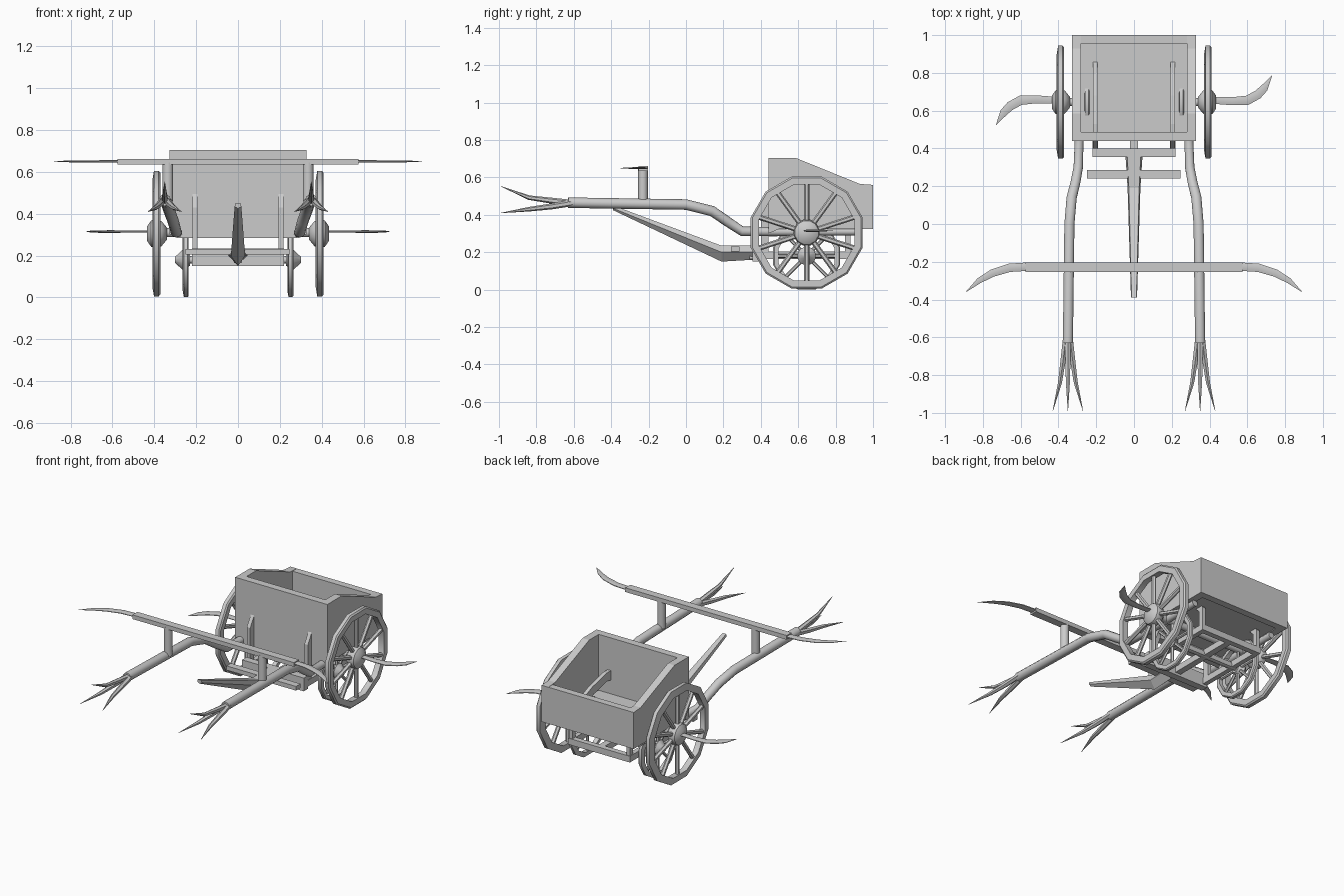
import bpy, bmesh, math
from mathutils import Vector

if "Cube" in bpy.data.objects:
    bpy.data.objects.remove(bpy.data.objects["Cube"])

grey = bpy.data.materials.new("weathered_grey")
grey.diffuse_color = (0.6, 0.6, 0.6, 1)
grey.use_nodes = True
grey.node_tree.nodes["Principled BSDF"].inputs["Base Color"].default_value = grey.diffuse_color


def finish(name, bm, smooth=True):
    bmesh.ops.recalc_face_normals(bm, faces=bm.faces[:])
    me = bpy.data.meshes.new(name)
    bm.to_mesh(me)
    bm.free()
    me.materials.append(grey)
    ob = bpy.data.objects.new(name, me)
    bpy.context.collection.objects.link(ob)
    if smooth:
        bpy.ops.object.select_all(action='DESELECT')
        ob.select_set(True)
        bpy.context.view_layer.objects.active = ob
        bpy.ops.object.shade_smooth_by_angle(angle=math.radians(40))
    return ob


def loft(name, rings, closed=False, smooth=True):
    """Skin a list of equal-sized point rings."""
    bm = bmesh.new()
    vs = [[bm.verts.new(p) for p in r] for r in rings]
    n, m = len(vs[0]), len(vs)
    for i in range(m if closed else m - 1):
        a, b = vs[i], vs[(i + 1) % m]
        for j in range(n):
            k = (j + 1) % n
            bm.faces.new((a[j], a[k], b[k], b[j]))
    if not closed:
        bm.faces.new(vs[0])
        bm.faces.new(vs[-1])
    return finish(name, bm, smooth)


def tube(name, pts, radii, sides=10, flat=1.0):
    """Round bar along a path; flat squashes it vertically."""
    pts = [Vector(p) for p in pts]
    rings = []
    for i, p in enumerate(pts):
        t = (pts[min(i + 1, len(pts) - 1)] - pts[max(i - 1, 0)]).normalized()
        ref = Vector((0, 0, 1)) if abs(t.z) < 0.9 else Vector((0, 1, 0))
        u = t.cross(ref).normalized()
        w = u.cross(t)
        r = radii[i] if isinstance(radii, (list, tuple)) else radii
        rings.append([p + u * r * math.cos(a) + w * r * flat * math.sin(a)
                      for a in (2 * math.pi * (k + .5) / sides for k in range(sides))])
    return loft(name, rings)


def box(name, x0, x1, y0, y1, z0, z1):
    return loft(name, [[(x, y0, z0), (x, y1, z0), (x, y1, z1), (x, y0, z1)]
                       for x in (x0, x1)], smooth=False)


def plate(name, profile, x0, x1):
    """Side profile of (y, z) points extruded across x."""
    return loft(name, [[(x, y, z) for y, z in profile] for x in (x0, x1)], smooth=False)


def lathe_x(name, profile, cy, cz, sides=12, closed=False):
    """Turn (x, radius) points about an axle along x."""
    return loft(name, [[(x, cy + r * math.cos(a), cz + r * math.sin(a))
                        for a in (2 * math.pi * (k + .5) / sides for k in range(sides))]
                       for x, r in profile], closed)


def wheel(name, s, x, cz, r, width, rim, hub, spokes, spoke_r):
    h = width / 2
    cy = 0.645
    lathe_x(name + "_rim", [(s * x - h, r - rim), (s * x - h * .6, r), (s * x + h * .6, r),
                            (s * x + h, r - rim * .2), (s * x + h, r - rim)], cy, cz, 12, True)
    lathe_x(name + "_hub", [(s * (x + dx), q) for dx, q in hub], cy, cz)
    for k in range(spokes):
        a = math.pi / 2 + 2 * math.pi * k / spokes
        d = Vector((0, math.cos(a), math.sin(a)))
        c = Vector((s * x, cy, cz))
        tube(name + "_spoke", [c + d * .02, c + d * (r - rim * .5)], spoke_r, 6)


# Cart body: side walls, front and back walls, floor
side = [(.44, .30), (.44, .705), (.585, .705), (.93, .565), (1.0, .56), (1.0, .325), (.5, .325)]
for s in (-1, 1):
    plate("side_wall", side, s * .28, s * .328)
box("front_wall", -.29, .29, .44, .488, .285, .705)
box("back_wall", -.29, .29, .955, 1.0, .325, .56)
box("floor", -.29, .29, .46, .98, .33, .345)

# Axles
tube("main_axle", [(-.4, .645, .31), (.4, .645, .31)], .022)
tube("lower_axle", [(-.27, .645, .18), (.27, .645, .18)], .018)

# Lower frame under the body
box("front_beam", -.22, .22, .355, .40, .15, .235)
box("rear_beam", -.22, .22, .85, .885, .165, .205)
box("middle_beam", -.22, .22, .63, .66, .165, .195)
box("draw_bar", -.25, .245, .24, .285, .205, .232)
box("centre_rail", -.02, .02, .34, .87, .165, .205)

# Ploughshare pole with a keeled section
pole = [(-.39, .016, .45, .435, .425), (.19, .034, .235, .20, .15), (.36, .045, .235, .20, .16)]
loft("ram_pole", [[(-w * .8, y, t), (w * .8, y, t), (w, y, m), (0, y, b), (-w, y, m)]
                  for y, w, t, m, b in pole], smooth=False)

arch = [(.40, .18), (.40, .43), (.44, .495), (.53, .495), (.68, .46), (.80, .41), (.88, .32),
        (.88, .18), (.85, .18), (.85, .30), (.78, .37), (.66, .41), (.53, .44), (.46, .43),
        (.44, .40), (.44, .18)]

for s in (-1, 1):
    # Frame sides and curved brackets rising through the floor
    box("frame_rail", s * .19, s * .22, .36, .885, .165, .205)
    plate("bracket", arch, s * .193, s * .217)

    # Big and small wheels
    wheel("wheel", s, .39, .305, .31, .038, .045,
          [(-.05, .03), (-.025, .062), (0, .072), (.025, .065), (.045, .035)], 10, .014)
    wheel("small_wheel", s, .25, .18, .185, .028, .03,
          [(-.02, .03), (.015, .05), (.05, .015)], 8, .01)

    # Bent shafts running under the body
    tube("shaft", [(s * x, y, z) for x, y, z in
                   [(.35, -.63, .465), (.342, 0, .455), (.33, .14, .42), (.31, .22, .365),
                    (.295, .30, .312), (.29, .46, .31), (.29, .90, .31)]],
         [.028, .028, .028, .027, .026, .024, .02])

    # Three-pronged shaft tips: two low sides and one raised centre
    for d, zm, zt in ((-1, .43, .41), (0, .492, .553), (1, .43, .41)):
        tube("prong", [(s * .35 + d * .012, -.61, .463), (s * .35 + d * .025, -.72, .46 + (zm - .46) * .5),
                       (s * .35 + d * .042, -.84, zm), (s * .35 + d * .08, -.99, zt)],
             [.017, .016, .012, .001], 6)

    # Yoke posts and forward-sweeping yoke blades
    tube("yoke_post", [(s * .335, -.23, .46), (s * .335, -.23, .645)], .026)
    tube("yoke_blade", [(s * x, y, .65) for x, y in
                        [(.55, -.225), (.66, -.232), (.75, -.26), (.82, -.30), (.89, -.36)]],
         [.024, .024, .022, .016, .001], 8, .25)

    # Axle blades, swept opposite ways on the two sides
    tube("axle_blade", [(s * x, .655 + s * y, .315) for x, y in
                        [(.42, 0), (.52, -.005), (.60, .0), (.655, .03), (.69, .065), (.73, .13)]],
         [.02, .023, .027, .026, .022, .001], 8, .25)

# Yoke bar
box("yoke_bar", -.575, .575, -.253, -.203, .635, .662)
